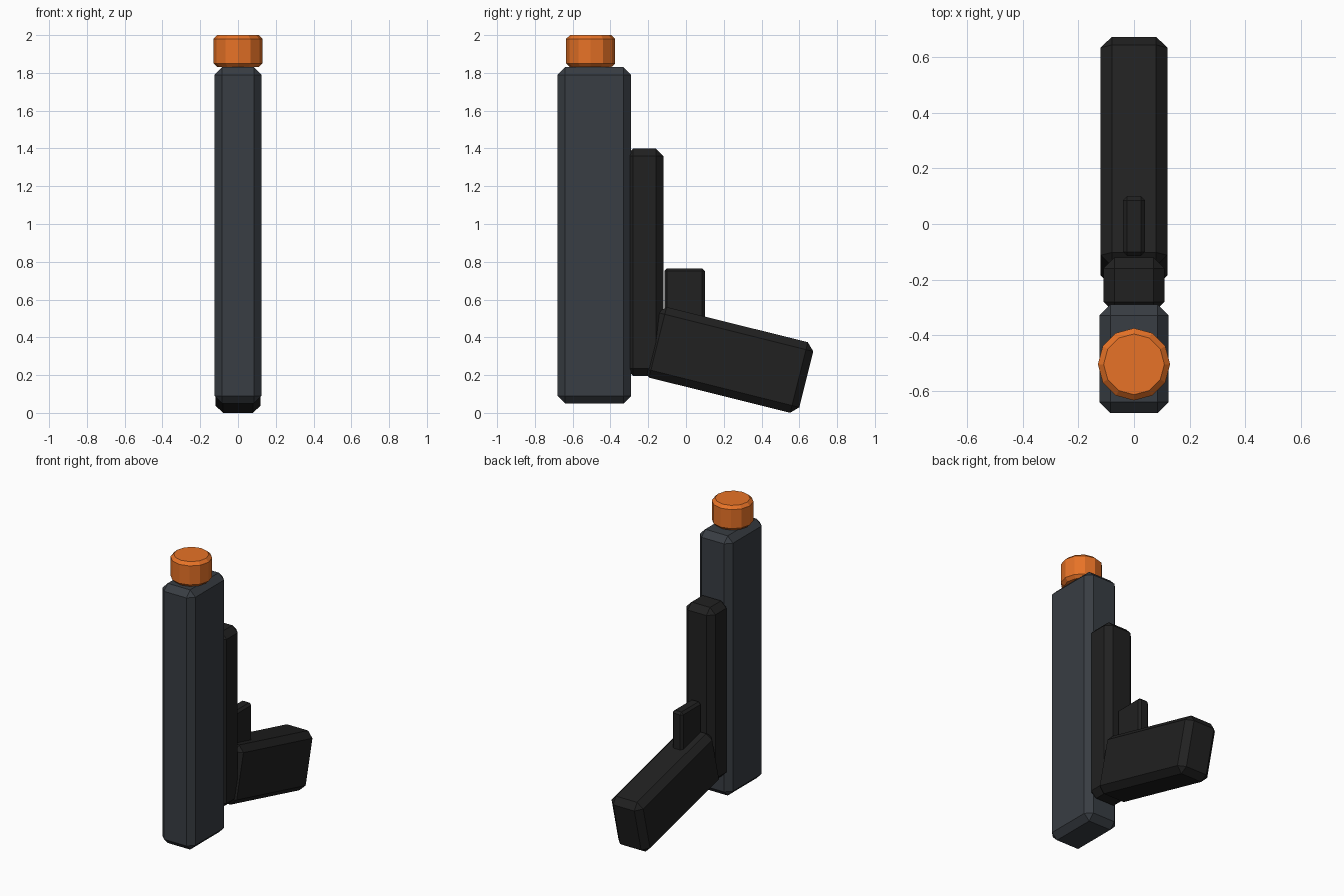
import bpy
from math import radians

if "Cube" in bpy.data.objects:
    bpy.data.objects.remove(bpy.data.objects["Cube"])


def material(name, rgb):
    m = bpy.data.materials.new(name)
    m.diffuse_color = (*rgb, 1)
    m.use_nodes = True
    m.node_tree.nodes["Principled BSDF"].inputs["Base Color"].default_value = m.diffuse_color
    return m


steel = material("dark_steel", (0.04, 0.047, 0.056))
black = material("black_plastic", (0.015, 0.015, 0.015))
orange = material("orange_plastic", (0.8, 0.17, 0.02))


def finish(obj, name, mat, bevel):
    """Name the part, colour it and chamfer its edges."""
    obj.name = name
    obj.data.materials.append(mat)
    mod = obj.modifiers.new("chamfer", 'BEVEL')
    mod.width = bevel
    mod.segments = 1
    mod.limit_method = 'ANGLE'
    mod.angle_limit = radians(40)   # skips the edges between cylinder sides


def box(name, center, size, mat, bevel, tilt=0):
    bpy.ops.mesh.primitive_cube_add(size=1, location=center)
    obj = bpy.context.object
    obj.scale = size
    bpy.ops.object.transform_apply(location=False, rotation=False, scale=True)
    obj.rotation_euler.x = radians(tilt)
    finish(obj, name, mat, bevel)


# Long upper body
box("slide", (0, -0.485, 0.94), (0.25, 0.39, 1.78), steel, 0.04)
# Lower frame behind it
box("frame", (0, -0.22, 0.7975), (0.22, 0.20, 1.205), black, 0.04)
# Tilted handle
box("grip", (0, 0.2245, 0.2805), (0.24, 0.85, 0.385), black, 0.04, -14)
# Trigger block
box("trigger", (0, -0.0075, 0.58), (0.08, 0.215, 0.37), black, 0.015)

# Twelve-sided tip
bpy.ops.mesh.primitive_cylinder_add(vertices=12, radius=0.13, depth=0.17,
                                    location=(0, -0.505, 1.915))
finish(bpy.context.object, "muzzle_tip", orange, 0.02)
